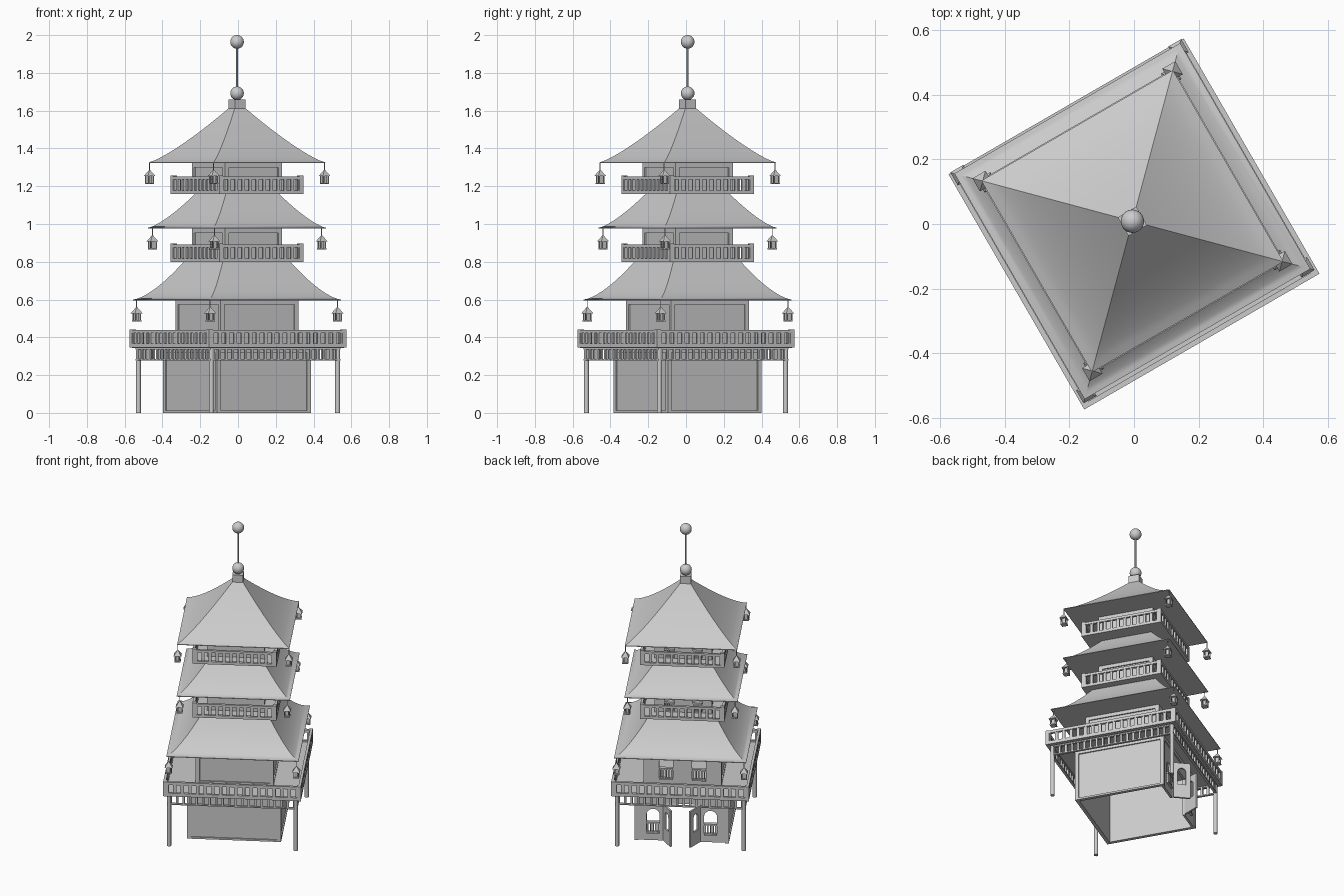
import bpy, bmesh, math
from mathutils import Matrix, Vector

if "Cube" in bpy.data.objects:
    bpy.data.objects.remove(bpy.data.objects["Cube"])

stone = bpy.data.materials.new("plain_grey")
stone.use_nodes = True
GREY = (0.6, 0.6, 0.6, 1)
stone.diffuse_color = GREY
stone.node_tree.nodes["Principled BSDF"].inputs["Base Color"].default_value = GREY

TURN = math.radians(30)     # the whole tower stands turned
TOWER_Y = 0.01              # tower sits slightly behind the deck centre


def finish(name, bm, dy=TOWER_Y, smooth=None):
    """Turn a bmesh into a rotated scene object."""
    bmesh.ops.translate(bm, verts=bm.verts, vec=(0, dy, 0))
    bmesh.ops.recalc_face_normals(bm, faces=bm.faces)
    mesh = bpy.data.meshes.new(name)
    bm.to_mesh(mesh)
    bm.free()
    ob = bpy.data.objects.new(name, mesh)
    ob.rotation_euler.z = TURN
    bpy.context.collection.objects.link(ob)
    mesh.materials.append(stone)
    bpy.ops.object.select_all(action='DESELECT')
    ob.select_set(True)
    bpy.context.view_layer.objects.active = ob
    if smooth:
        bpy.ops.object.shade_smooth_by_angle(angle=math.radians(smooth))
    return ob


def box(bm, x0, x1, y0, y1, z0, z1, side=0, mat=None):
    """Box between limits, turned by quarter turns for each side."""
    m = mat or Matrix.Rotation(side * math.pi / 2, 4, 'Z')
    m = m @ Matrix.Translation(((x0 + x1) / 2, (y0 + y1) / 2, (z0 + z1) / 2))
    m = m @ Matrix.Diagonal((x1 - x0, y1 - y0, z1 - z0, 1))
    bmesh.ops.create_cube(bm, size=1, matrix=m)


def cone(bm, x, y, z0, z1, r0, r1, n):
    m = Matrix.Translation((x, y, (z0 + z1) / 2)) @ Matrix.Rotation(math.pi / 4, 4, 'Z')
    bmesh.ops.create_cone(bm, cap_ends=True, segments=n, radius1=r0, radius2=r1,
                          depth=z1 - z0, matrix=m)


def arch(bm, x, z0, w, h, y0, y1):
    """Round-topped prism along y, used to cut windows."""
    r = w / 2
    pts = [(x - r, z0), (x + r, z0)]
    pts += [(x + r * math.cos(a * math.pi / 10), z0 + h - r + r * math.sin(a * math.pi / 10))
            for a in range(11)]
    face = bm.faces.new([bm.verts.new((px, y0, pz)) for px, pz in pts])
    ext = bmesh.ops.extrude_face_region(bm, geom=[face])
    moved = [v for v in ext["geom"] if isinstance(v, bmesh.types.BMVert)]
    bmesh.ops.translate(bm, verts=moved, vec=(0, y1 - y0, 0))


def cut(ob, bm, dy=TOWER_Y):
    """Subtract a cutter from an object, then discard the cutter."""
    cutter = finish("cutter", bm, dy)
    cutter.hide_render = True
    mod = ob.modifiers.new("openings", 'BOOLEAN')
    mod.object = cutter
    mod.operation = 'DIFFERENCE'
    bpy.context.view_layer.objects.active = ob
    bpy.ops.object.modifier_apply(modifier=mod.name)
    bpy.data.objects.remove(cutter)


def storey(name, h, z0, z1, win_x, win_w, win_z, win_h, door=0):
    """Hollow storey: recessed panels, corner frames, arched rear windows."""
    inner, thick = h - 0.008, 0.014
    bm = bmesh.new()
    for side in (0, 1, 3):
        box(bm, -inner, inner, -inner, -inner + thick, z0, z1, side)
    finish(name + "_walls", bm)

    bm = bmesh.new()
    for side in range(4):
        box(bm, -h, -h + 0.024, -h, -h + 0.024, z0, z1, side)
        box(bm, -h + 0.024, h - 0.024, -h, -inner + 0.002, z1 - 0.025, z1, side)
        if side != 2:
            box(bm, -h + 0.024, h - 0.024, -h, -inner + 0.002, z0, z0 + 0.012, side)
    finish(name + "_frame", bm)

    bm = bmesh.new()
    box(bm, -inner, inner, inner - thick, inner, z0, z1)
    wall = finish(name + "_rear_wall", bm)
    bm = bmesh.new()
    for s in (-1, 1):
        arch(bm, s * win_x, win_z, win_w, win_h, inner - 0.05, inner + 0.05)
    if door:
        box(bm, -door, door, inner - 0.05, inner + 0.05, z0 - 0.05, z0 + 0.25)
    cut(wall, bm)

    # small balustrade in front of each window
    bm = bmesh.new()
    top = win_z + win_h * 0.42
    for s in (-1, 1):
        a, b = s * win_x - win_w / 2, s * win_x + win_w / 2
        for z in (win_z, top):
            box(bm, a, b, inner - 0.01, h + 0.006, z, z + 0.01)
        for i in range(5):
            x = a + win_w * (i + 0.5) / 5
            box(bm, x - 0.004, x + 0.004, inner - 0.004, h, win_z, top)
    finish(name + "_window_rails", bm)


def railing(name, h, z0, z1, n, bar, low, high, dy, post=0.0):
    """Square balustrade with n bars on each side."""
    bm = bmesh.new()
    d = 0.016
    for side in range(4):
        for a, b in ((z0, z0 + low), (z1 - high, z1)):
            box(bm, -h, h - d, -h, -h + d, a, b, side)
        for i in range(n):
            x = -h + 2 * h * (i + 0.5) / n
            box(bm, x - bar / 2, x + bar / 2, -h + 0.003, -h + d - 0.003, z0, z1 - 0.002, side)
        if post:
            box(bm, -h, -h + 0.024, -h, -h + 0.024, z0, z1 + post, side)
    finish(name, bm, dy)


def roof(name, h0, h1, z0, z1, power):
    """Concave four-sided roof with a flat underside."""
    bm = bmesh.new()
    steps = 14
    rings = [(h0, z0 - 0.004)]
    for i in range(steps + 1):
        t = i / steps
        rings.append((h0 + (h1 - h0) * t, z0 + (z1 - z0) * t ** power))
    loops = [[bm.verts.new((sx * h, sy * h, z))
              for sx, sy in ((-1, -1), (1, -1), (1, 1), (-1, 1))] for h, z in rings]
    for lo, hi in zip(loops, loops[1:]):
        for k in range(4):
            bm.faces.new((lo[k], lo[(k + 1) % 4], hi[(k + 1) % 4], hi[k]))
    bm.faces.new(loops[0][::-1])
    bm.faces.new(loops[-1])
    finish(name, bm, smooth=32)


def lanterns(name, h, eave):
    """Four caged lanterns hung at the roof corners."""
    bm = bmesh.new()
    for sx in (-1, 1):
        for sy in (-1, 1):
            x, y, z = sx * h, sy * h, eave - 0.115
            cone(bm, x, y, z + 0.07, eave, 0.0025, 0.0025, 6)
            cone(bm, x, y, z + 0.042, z + 0.075, 0.033, 0.003, 4)
            box(bm, x - 0.018, x + 0.018, y - 0.018, y + 0.018, z, z + 0.007)
            box(bm, x - 0.009, x + 0.009, y - 0.009, y + 0.009, z, z + 0.044)
            for px in (-0.014, 0.014):
                for py in (-0.014, 0.014):
                    box(bm, x + px - 0.003, x + px + 0.003, y + py - 0.003, y + py + 0.003,
                        z, z + 0.044)
    finish(name, bm)


def slab(name, h, z0, z1, dy):
    bm = bmesh.new()
    box(bm, -h, h, -h, h, z0, z1)
    finish(name, bm, dy)


# Walls of the four storeys
storey("ground_storey", 0.287, 0.0, 0.345, 0.175, 0.08, 0.05, 0.16, door=0.11)
storey("first_storey", 0.238, 0.355, 0.598, 0.10, 0.085, 0.39, 0.16)
storey("second_storey", 0.175, 0.80, 0.978, 0.085, 0.06, 0.825, 0.12)
storey("third_storey", 0.175, 1.16, 1.323, 0.085, 0.06, 1.185, 0.11)

# Open double doors with arched lights
for s, label in ((1, "left"), (-1, "right")):
    hinge = Matrix.Translation((s * 0.11, 0.283, 0)) @ Matrix.Rotation(
        math.radians(90 + 30 * s), 4, 'Z')
    bm = bmesh.new()
    box(bm, 0, 0.105, -0.006, 0.006, 0.004, 0.245)
    bmesh.ops.transform(bm, matrix=hinge, verts=bm.verts)
    leaf = finish("door_" + label, bm)
    bm = bmesh.new()
    arch(bm, 0.0525, 0.095, 0.05, 0.115, -0.03, 0.03)
    bmesh.ops.transform(bm, matrix=hinge, verts=bm.verts)
    cut(leaf, bm)

# Main deck on posts, with railing above and slatted apron below
slab("main_deck", 0.41, 0.343, 0.358, 0)
railing("deck_railing", 0.42, 0.345, 0.44, 18, 0.02, 0.022, 0.018, 0, 0.002)
railing("deck_apron", 0.397, 0.278, 0.345, 20, 0.014, 0.008, 0.01, 0)
bm = bmesh.new()
for sx in (-1, 1):
    for sy in (-1, 1):
        cone(bm, sx * 0.386, sy * 0.386, 0, 0.345, 0.013, 0.013, 12)
finish("deck_posts", bm, 0, smooth=40)

# Upper balconies
for label, z in (("second", 0.80), ("third", 1.16)):
    slab(label + "_balcony_floor", 0.25, z, z + 0.012, TOWER_Y)
    railing(label + "_balcony_railing", 0.257, z, z + 0.092, 12, 0.017, 0.018, 0.016,
            TOWER_Y, 0.006)

# Roofs and their corner lanterns
roof("lower_roof", 0.403, 0.205, 0.60, 0.803, 1.5)
roof("middle_roof", 0.345, 0.160, 0.98, 1.163, 1.35)
roof("upper_roof", 0.342, 0.033, 1.326, 1.612, 1.25)
lanterns("lower_lanterns", 0.389, 0.60)
lanterns("middle_lanterns", 0.328, 0.98)
lanterns("upper_lanterns", 0.339, 1.326)

# Finial: square cap, pole and two balls
bm = bmesh.new()
box(bm, -0.033, 0.033, -0.033, 0.033, 1.605, 1.66)
cone(bm, 0, 0, 1.66, 1.95, 0.005, 0.005, 10)
for z in (1.692, 1.964):
    bmesh.ops.create_uvsphere(bm, u_segments=24, v_segments=14, radius=0.036,
                              matrix=Matrix.Translation((0, 0, z)))
finish("finial", bm, smooth=40)
